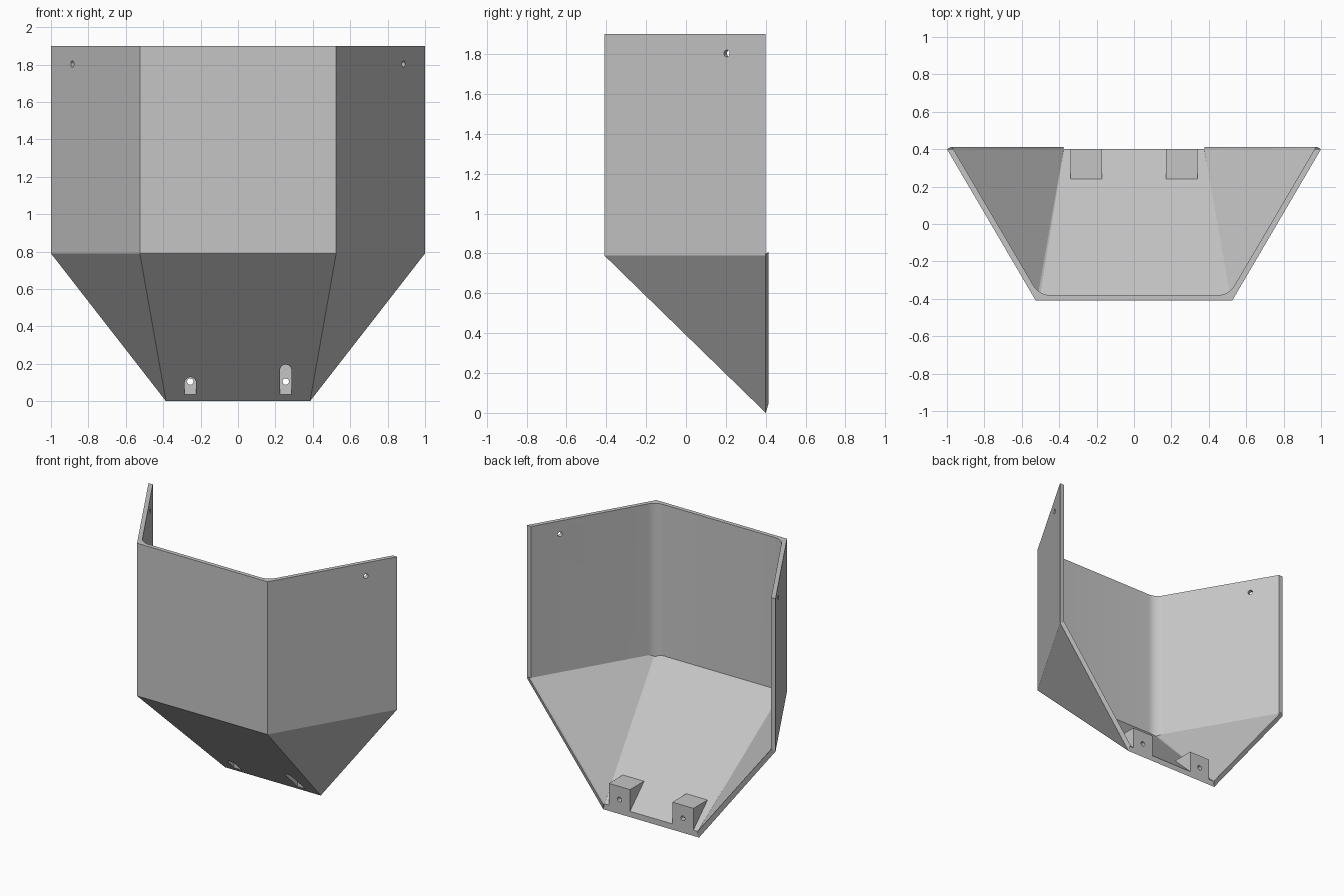
import bpy, bmesh, math
from mathutils import Vector

if "Cube" in bpy.data.objects:
    bpy.data.objects.remove(bpy.data.objects["Cube"], do_unlink=True)

grey = bpy.data.materials.new("plain_grey")
grey.use_nodes = True
colour = (0.56, 0.56, 0.56, 1)
grey.diffuse_color = colour
grey.node_tree.nodes["Principled BSDF"].inputs["Base Color"].default_value = colour


def hull(name, points):
    """Convex solid around a few points."""
    bm = bmesh.new()
    for p in points:
        bm.verts.new(p)
    res = bmesh.ops.convex_hull(bm, input=bm.verts[:])
    spare = [v for v in res["geom_interior"] if isinstance(v, bmesh.types.BMVert)]
    bmesh.ops.delete(bm, geom=spare, context="VERTS")
    bmesh.ops.dissolve_limit(bm, angle_limit=0.01, verts=bm.verts[:], edges=bm.edges[:])
    bmesh.ops.recalc_face_normals(bm, faces=bm.faces[:])
    mesh = bpy.data.meshes.new(name)
    bm.to_mesh(mesh)
    bm.free()
    mesh.materials.append(grey)
    obj = bpy.data.objects.new(name, mesh)
    bpy.context.collection.objects.link(obj)
    return obj


def mirrored(points):
    return [(s * x, y, z) for x, y, z in points for s in (1, -1)]


def combine(target, tool, operation):
    tool.hide_render = True
    mod = target.modifiers.new("join", "BOOLEAN")
    mod.operation, mod.object, mod.solver = operation, tool, "EXACT"
    bpy.context.view_layer.objects.active = target
    bpy.ops.object.modifier_apply(modifier=mod.name)
    bpy.data.objects.remove(tool, do_unlink=True)


def rod(centre, axis, radius, half):
    """Round drill along an axis."""
    centre, axis = Vector(centre), Vector(axis).normalized()
    side = axis.cross(Vector((0, 0, 1)))
    points = []
    for i in range(24):
        a = math.tau * i / 24
        rim = side * math.cos(a) * radius + Vector((0, 0, math.sin(a) * radius))
        points += [centre + rim + axis * half, centre + rim - axis * half]
    return hull("drill", points)


# Outer body: three upright walls over a tapered base
TOP, FOLD = 1.9, 0.79
plan = [(1, 0.4), (0.525, -0.41)]
outer = [(x, y, z) for x, y in plan for z in (FOLD, TOP)] + [(0.385, 0.4, 0)]
shell = hull("scoop_shell", mirrored(outer))


# Inner cavity, open at the back and top, with rounded front corners
def floor_height(x, y):
    slope = 0.8 - 0.972 * (y + 0.38)
    flank = 0.8 + (0.716 * (x - 0.508) - 0.42 * (y + 0.38)) / 0.558
    return max(slope, flank)


inner = [(1.024, 0.5, 0.8), (1.024, 0.5, 2), (0.358, 0.5, -0.055)]
for i in range(9):
    a = math.radians(-90 + 59.6 * i / 8)
    x, y = 0.45 + 0.1 * math.cos(a), -0.28 + 0.1 * math.sin(a)
    inner += [(x, y, floor_height(x, y)), (x, y, 2)]
combine(shell, hull("cavity", mirrored(inner)), "DIFFERENCE")

# Mounting blocks on the sloping floor
block = [(0.24, 0.2), (0.4, 0.2), (0.4, 0.02), (0.25, 0.17)]
for s in (-1, 1):
    points = [(s * x, y, z) for x in (0.17, 0.34) for y, z in block]
    combine(shell, hull("mounting_block", points), "UNION")

# Arched pockets and screw holes through the blocks, wall holes near the top
for s, arch in ((-1, 0.098), (1, 0.165)):
    x, r = s * 0.255, 0.031
    profile = [(x - r, 0.035), (x + r, 0.035)]
    for i in range(17):
        a = math.pi * i / 16
        profile.append((x + r * math.cos(a), arch + r * math.sin(a)))
    pocket = hull("pocket", [(px, y, pz) for px, pz in profile for y in (0, 0.365)])
    combine(shell, pocket, "DIFFERENCE")
    combine(shell, rod((x, 0.4, 0.105), (0, 1, 0), 0.017, 0.1), "DIFFERENCE")
    wall = rod((s * 0.885, 0.205, 1.803), (s * 0.863, -0.506, 0), 0.017, 0.1)
    combine(shell, wall, "DIFFERENCE")

# Thin bevelled lips along the back edge of the flanks
lip = [(1, 0.4, FOLD), (0.385, 0.4, 0), (0.965, 0.4, 0.8), (0.375, 0.4, 0.042),
       (0.976, 0.413, 0.807), (0.378, 0.413, 0.043)]
for s, name in ((1, "left_back_lip"), (-1, "right_back_lip")):
    hull(name, [(s * x, y, z) for x, y, z in lip])

# One material, smooth rounds with crisp folds
shell.data.materials.clear()
shell.data.materials.append(grey)
bpy.ops.object.select_all(action="DESELECT")
shell.select_set(True)
bpy.context.view_layer.objects.active = shell
bpy.ops.object.shade_smooth_by_angle(angle=math.radians(20))
